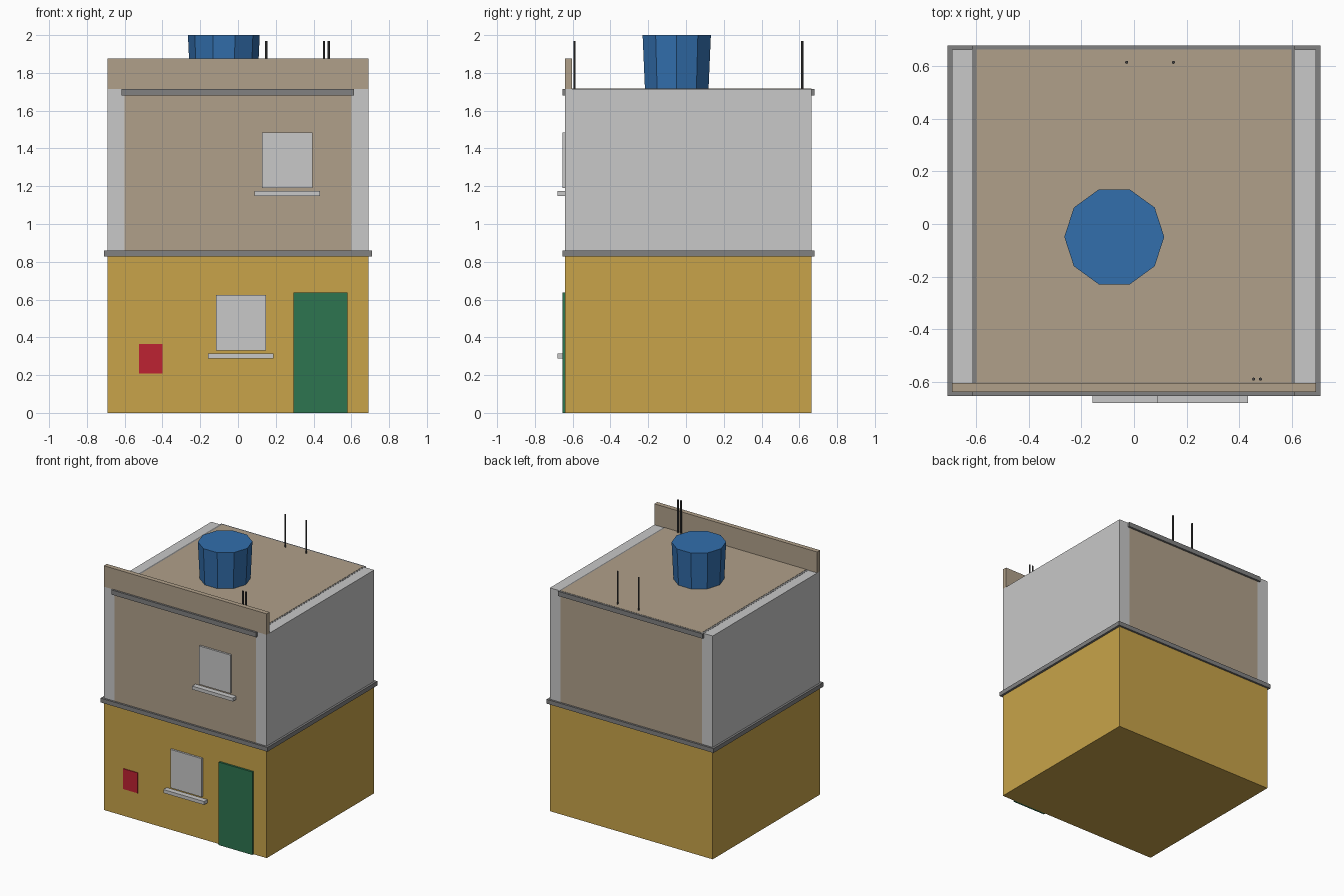
import bpy
import math

cube = bpy.data.objects.get("Cube")
if cube:
    bpy.data.objects.remove(cube, do_unlink=True)


def material(name, r, g, b):
    m = bpy.data.materials.new(name)
    m.use_nodes = True
    m.diffuse_color = (r, g, b, 1)
    m.node_tree.nodes["Principled BSDF"].inputs["Base Color"].default_value = (r, g, b, 1)
    return m


ochre = material("ochre_wall", 0.58, 0.37, 0.068)
pale = material("pale_plaster", 0.58, 0.58, 0.58)
tan = material("tan_plaster", 0.434, 0.352, 0.254)
grey = material("grey_trim", 0.22, 0.22, 0.22)
blue = material("blue_plastic", 0.032, 0.156, 0.413)
green = material("green_door", 0.027, 0.178, 0.08)
red = material("red_panel", 0.515, 0.016, 0.032)
steel = material("dark_steel", 0.06, 0.06, 0.06)


def box(name, mat, x, y, z):
    """Box from (min, max) ranges along each axis."""
    centre = [(a + b) / 2 for a, b in (x, y, z)]
    bpy.ops.mesh.primitive_cube_add(size=1, location=centre)
    o = bpy.context.object
    o.name = name
    o.scale = [b - a for a, b in (x, y, z)]
    bpy.ops.object.transform_apply(location=False, rotation=False, scale=True)
    o.data.materials.append(mat)
    return o


def cone(name, mat, sides, r_low, r_high, x, y, z):
    bpy.ops.mesh.primitive_cone_add(
        vertices=sides, radius1=r_low, radius2=r_high, depth=z[1] - z[0],
        location=(x, y, sum(z) / 2), rotation=(0, 0, math.pi / 2))
    o = bpy.context.object
    o.name = name
    o.data.materials.append(mat)
    return o


FRONT, BACK, SIDE, CORE = -0.64, 0.664, 0.692, 0.6
FLOOR, ROOF = 0.83, 1.715
depth = (FRONT, BACK)
trim_depth = (-0.655, 0.679)

# Storeys: ochre below, tan core between pale side walls above
box("ground_storey", ochre, (-SIDE, SIDE), depth, (0, FLOOR))
box("upper_storey", tan, (-CORE, CORE), depth, (FLOOR, ROOF))
for side, a, b in (("right", -SIDE, -CORE), ("left", CORE, SIDE)):
    box(side + "_upper_wall", pale, (a, b), depth, (FLOOR, ROOF))

# Grey slabs that show as trim bands, and the roof surface
box("floor_band", grey, (-0.709, 0.709), trim_depth, (0.827, 0.86))
box("roof_band", grey, (-0.617, 0.613), trim_depth, (1.68, 1.716))
box("roof_surface", tan, (-CORE, CORE), depth, (1.71, 1.7175))
box("parapet", tan, (-SIDE, SIDE), (FRONT, -0.604), (ROOF, 1.876))

# Windows with projecting sills
for level, x0, z0 in (("lower", -0.117, 0.33), ("upper", 0.128, 1.19)):
    box(level + "_window", pale, (x0, x0 + 0.266), (-0.655, FRONT), (z0, z0 + 0.295))
    box(level + "_sill", pale, (x0 - 0.041, x0 + 0.305), (-0.68, FRONT),
        (z0 - 0.041, z0 - 0.015))

# Door and wall panel
box("door", green, (0.295, 0.58), (-0.655, FRONT), (0, 0.637))
box("meter_panel", red, (-0.525, -0.4), (-0.646, FRONT), (0.208, 0.364))

# Water tank
cone("water_tank", blue, 10, 0.177, 0.19, -0.075, -0.049, (ROOF, 2))

# Bare reinforcement rods
for i, (x, y) in enumerate([(-0.028, 0.615), (0.15, 0.615), (0.455, -0.59), (0.481, -0.59)]):
    cone("roof_rod_%d" % (i + 1), steel, 8, 0.006, 0.006, x, y, (ROOF, 1.97))
